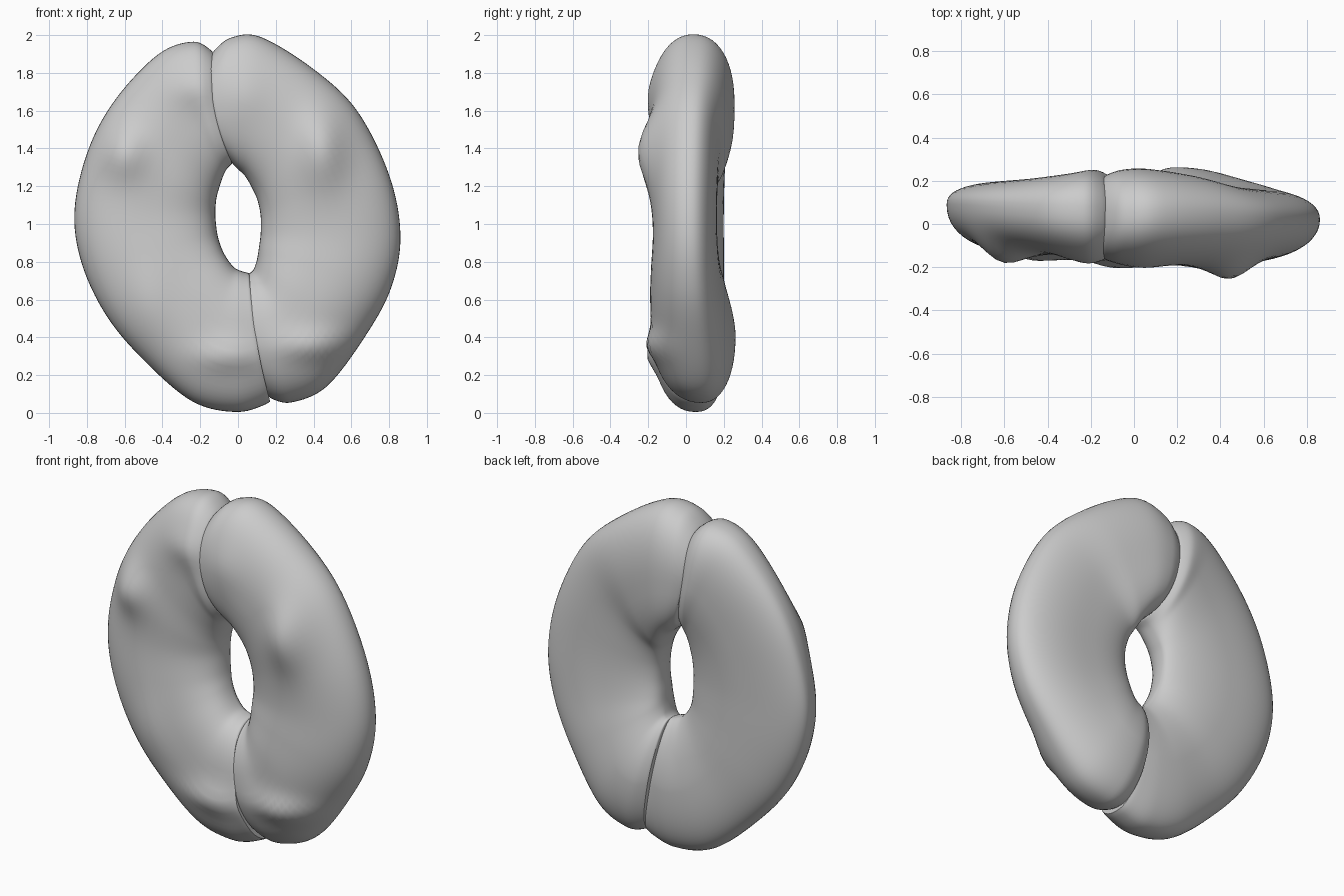
import bpy, bmesh, math
from mathutils import Vector

if "Cube" in bpy.data.objects:
    bpy.data.objects.remove(bpy.data.objects["Cube"])

RING, STEPS = 56, 8


def spline(rows, steps):
    """Catmull-Rom interpolation of whole station rows."""
    out, n = [], len(rows)
    for i in range(n - 1):
        p = [rows[max(i - 1, 0)], rows[i], rows[i + 1], rows[min(i + 2, n - 1)]]
        for s in range(steps):
            t = s / steps
            out.append([0.5 * (2 * b + (c - a) * t + (2 * a - 5 * b + 4 * c - d) * t * t
                               + (3 * b - a - 3 * c + d) * t ** 3) for a, b, c, d in zip(*p)])
    out.append(list(rows[-1]))
    return out


def power(v, e):
    return math.copysign(abs(v) ** e, v)


def ring(st, bumps, exps, scale=1.0):
    """Rounded cross-section from the outer rim to the inner rim."""
    ox, oz, ix, iz, yf, yb, yc, bow = st
    rim_front, rim_back, hole_front, hole_back = exps
    # the back dips where the halves meet below the hole
    hole_back -= (hole_back - 1.7) * math.exp(-((iz - .74) / .09) ** 2)
    pts = []
    for k in range(RING):
        a = 2 * math.pi * k / RING
        c, s = math.cos(a), math.sin(a)
        if c > 0:
            e = 2 / (rim_back if s > 0 else rim_front)
        else:
            e = 2 / (hole_back if s > 0 else hole_front)
        t, h = power(c, e) * scale, power(s, e)
        x = (ox + ix) / 2 + (ox - ix) / 2 * t + bow * (1 - t * t)
        z = (oz + iz) / 2 + (oz - iz) / 2 * t
        y = yc + (yb - yc if h > 0 else yc - yf) * h * scale
        if h < 0:
            for bx, bz, rx, rz, amp in bumps:
                y += h * amp * math.exp(-((x - bx) / rx) ** 2 - ((z - bz) / rz) ** 2)
        pts.append(Vector((x, y, z)))
    return pts


def half(name, stations, bumps, exps):
    sts = spline(stations, STEPS)
    rings = [ring(s, bumps, exps) for s in sts]
    # rounded edges where the two halves touch
    for j, sc in ((0, 0.985), (1, 0.996), (-1, 0.985), (-2, 0.996)):
        rings[j] = ring(sts[j], bumps, exps, sc)
    rings.insert(0, ring(sts[0], bumps, exps, 0.94))
    rings.append(ring(sts[-1], bumps, exps, 0.94))
    bm = bmesh.new()
    vs = [[bm.verts.new(p) for p in r] for r in rings]
    for a, b in zip(vs, vs[1:]):
        for k in range(RING):
            n = (k + 1) % RING
            bm.faces.new((a[k], a[n], b[n], b[k]))
    # end faces bridged straight across front to back
    for r in (vs[0], vs[-1]):
        h = RING // 2
        bm.faces.new((r[0], r[1], r[-1]))
        bm.faces.new((r[h], r[h - 1], r[h + 1]))
        for k in range(1, h - 1):
            bm.faces.new((r[k], r[k + 1], r[RING - k - 1], r[RING - k]))
    bmesh.ops.recalc_face_normals(bm, faces=bm.faces)
    me = bpy.data.meshes.new(name)
    bm.to_mesh(me)
    bm.free()
    ob = bpy.data.objects.new(name, me)
    bpy.context.collection.objects.link(ob)
    bpy.ops.object.select_all(action='DESELECT')
    ob.select_set(True)
    bpy.context.view_layer.objects.active = ob
    bpy.ops.object.shade_smooth_by_angle(angle=math.radians(40))
    return ob


# Station: outer x, z, inner x, z, front y, back y, rim y, bow
half("left_half", [
    (-.13, 1.91, -.03, 1.32, -.155, .225, .04, -.045),
    (-.235, 1.965, -.06, 1.29, -.165, .25, .05, -.035),
    (-.42, 1.90, -.08, 1.25, -.15, .235, .06, -.01),
    (-.645, 1.665, -.10, 1.19, -.14, .215, .08, 0),
    (-.79, 1.40, -.115, 1.13, -.14, .205, .09, 0),
    (-.865, 1.08, -.12, 1.05, -.135, .20, .09, 0),
    (-.83, .80, -.11, .95, -.145, .20, .08, 0),
    (-.70, .52, -.09, .88, -.155, .20, .06, 0),
    (-.50, .28, -.06, .82, -.165, .20, .05, 0),
    (-.24, .06, -.02, .77, -.17, .21, .05, 0),
    (.0, .005, .02, .75, -.17, .21, .05, -.01),
    (.172, .055, .06, .74, -.16, .20, .06, -.02),
], [(-.62, 1.38, .12, .14, .07), (-.48, .58, .12, .22, .02), (-.05, .30, .18, .08, .04),
    (-.25, 1.72, .14, .10, .025)], (2.2, 2.5, 2.5, 1.95))

half("right_half", [
    (-.135, 1.91, -.03, 1.32, -.165, .225, .03, -.045),
    (-.04, 1.985, .0, 1.29, -.18, .25, .03, -.04),
    (.12, 1.99, .04, 1.25, -.19, .255, .04, -.02),
    (.40, 1.82, .08, 1.18, -.19, .225, .04, 0),
    (.63, 1.60, .105, 1.12, -.19, .18, .03, 0),
    (.80, 1.26, .12, 1.04, -.18, .165, .02, 0),
    (.86, .94, .12, .95, -.175, .165, .02, 0),
    (.81, .66, .11, .87, -.185, .18, .03, 0),
    (.67, .40, .10, .81, -.19, .215, .05, 0),
    (.47, .14, .085, .765, -.18, .255, .07, 0),
    (.28, .055, .07, .745, -.175, .26, .08, -.01),
    (.165, .08, .055, .74, -.16, .23, .08, -.02),
], [(.45, 1.39, .12, .2, .07), (.42, .35, .20, .08, .05), (.03, 1.68, .12, .14, .015)],
    (2.1, 2.25, 2.3, 2.9))
